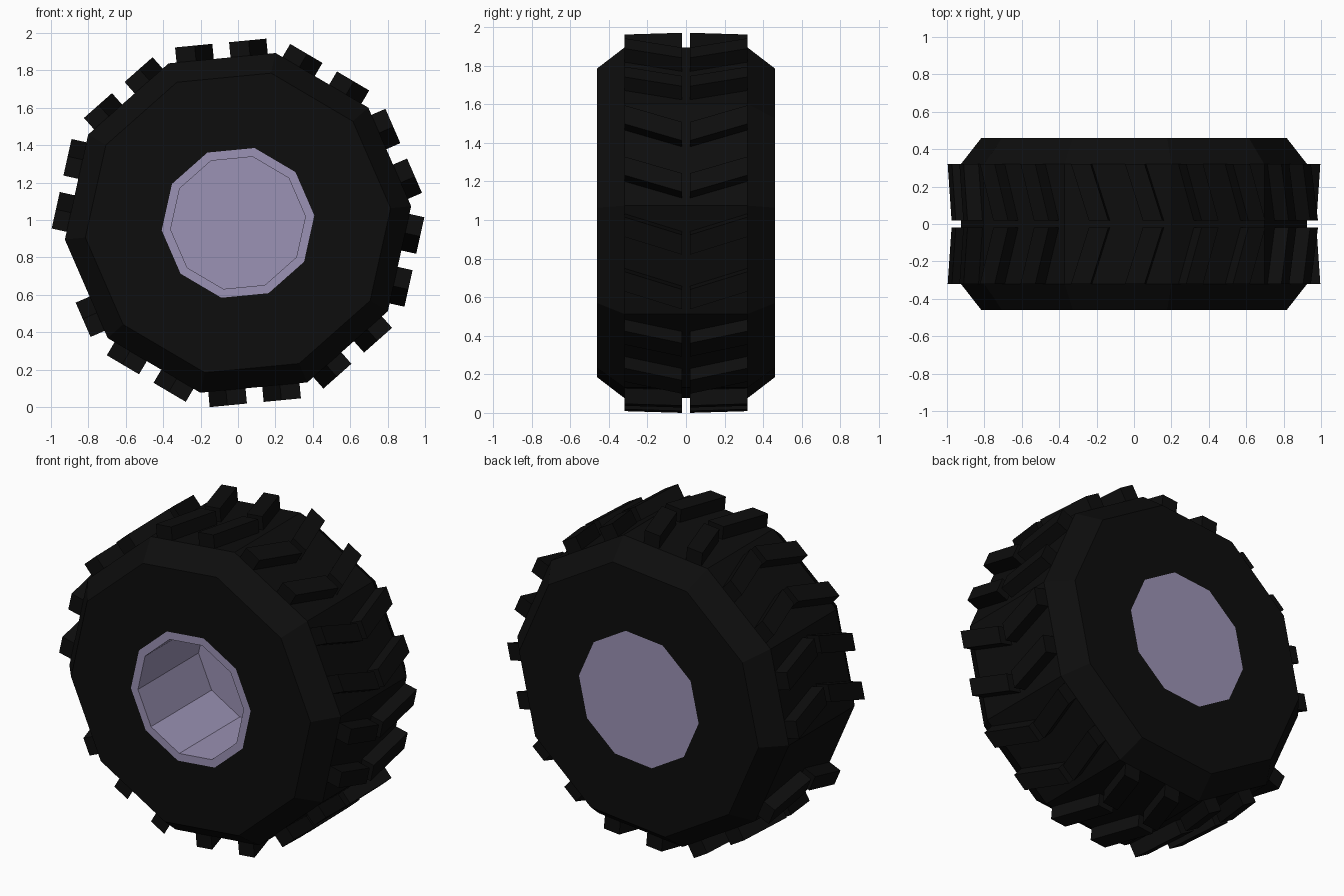
import bpy, bmesh
from math import sin, cos, radians

if "Cube" in bpy.data.objects:
    bpy.data.objects.remove(bpy.data.objects["Cube"])

SIDES = 10
PHASE = 5.5          # angle of the first corner, degrees
CZ = 0.985           # axle height


def material(name, rgb):
    m = bpy.data.materials.new(name)
    m.diffuse_color = (*rgb, 1)
    m.use_nodes = True
    m.node_tree.nodes["Principled BSDF"].inputs["Base Color"].default_value = m.diffuse_color
    return m


def finish(name, bm, mat):
    bmesh.ops.recalc_face_normals(bm, faces=bm.faces)
    me = bpy.data.meshes.new(name)
    bm.to_mesh(me)
    bm.free()
    me.materials.append(mat)
    ob = bpy.data.objects.new(name, me)
    ob.location.z = CZ
    bpy.context.collection.objects.link(ob)
    return ob


def lathe(name, profile, mat, cap=False):
    """Spin a (radius, y) profile round the axle in ten flat sides."""
    bm = bmesh.new()
    angles = [radians(PHASE + 360 / SIDES * i) for i in range(SIDES)]
    rings = [[bm.verts.new((r * cos(a), y, r * sin(a))) for a in angles]
             for r, y in profile]
    for p, q in zip(rings, rings[1:]):
        for i in range(SIDES):
            j = (i + 1) % SIDES
            bm.faces.new((p[i], p[j], q[j], q[i]))
    if cap:
        bm.faces.new(rings[0])
        bm.faces.new(rings[-1])
    return finish(name, bm, mat)


rubber = material("rubber", (0.004, 0.004, 0.004))
paint = material("rim_paint", (0.33, 0.29, 0.46))

# Tyre body with chamfered shoulders
lathe("tyre", [(0.41, -0.46), (0.82, -0.46), (0.93, -0.32),
               (0.93, 0.32), (0.82, 0.46), (0.41, 0.46)], rubber)

# Rim: deep dish at the front, flat closed back
lathe("rim", [(0.362, 0.13), (0.362, -0.46), (0.41, -0.46), (0.41, 0.46)],
      paint, cap=True)

# Tread: two slanted lugs per flat side, mirrored into chevrons
bm = bmesh.new()
for k in range(SIDES):
    a = radians(PHASE + 18 + 36 * k)
    for offset in (-0.145, 0.145):
        if k == 5 and offset < 0:      # one pair is absent
            continue
        for side in (-1, 1):
            loops = []
            for h in (0.86, 0.966):
                loop = []
                for y, t in ((0.02, -0.1), (0.02, 0.005), (0.32, 0.1), (0.32, -0.005)):
                    t += offset
                    loop.append(bm.verts.new((h * cos(a) - t * sin(a), side * y,
                                              h * sin(a) + t * cos(a))))
                bm.faces.new(loop)
                loops.append(loop)
            lo, hi = loops
            for i in range(4):
                j = (i + 1) % 4
                bm.faces.new((lo[i], lo[j], hi[j], hi[i]))
finish("tread_lugs", bm, rubber)
